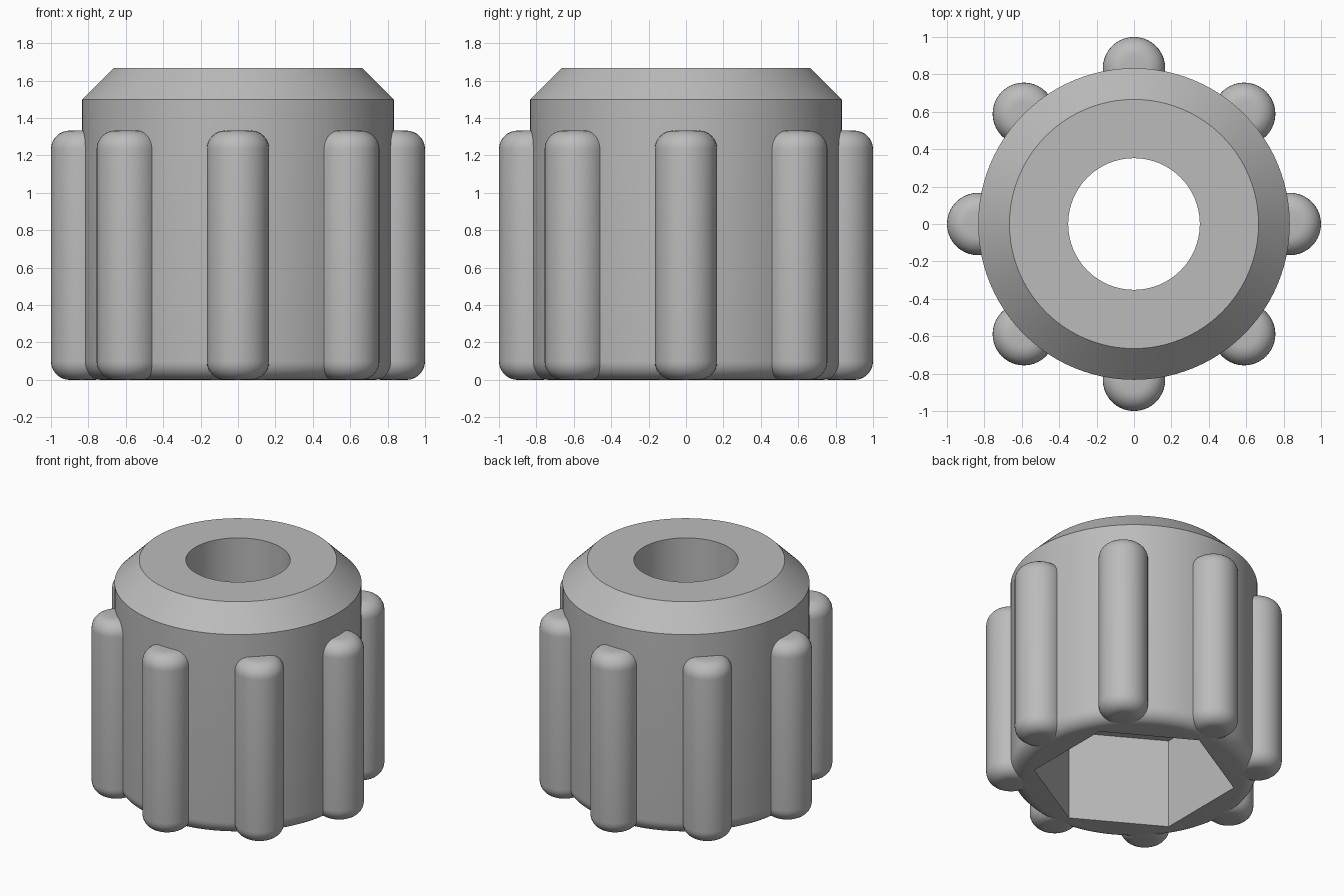
import bpy, bmesh
from math import cos, sin, pi, radians
from mathutils import Matrix, Vector

cube = bpy.data.objects.get("Cube")
if cube:
    bpy.data.objects.remove(cube, do_unlink=True)

HEIGHT, BODY_R, CHAMFER = 1.667, 0.833, 0.167
RIB_R, RIB_H, RIB_COUNT, FILLET = 0.167, 1.333, 8, 0.1
HEX_R, HEX_DEPTH, BORE_R = 0.683, 0.667, 0.352

grey = bpy.data.materials.new("grey plastic")
grey.use_nodes = True
colour = (0.5, 0.5, 0.5, 1)
grey.diffuse_color = colour
grey.node_tree.nodes["Principled BSDF"].inputs["Base Color"].default_value = colour


def fillet(r, z, start, steps=8):
    """Quarter-circle profile points around centre (r, z)."""
    return [(r + FILLET * cos(start + pi / 2 * i / steps),
             z + FILLET * sin(start + pi / 2 * i / steps)) for i in range(steps + 1)]


def add_lathe(bm, profile, sides, centre=(0, 0, 0), turn=0.0):
    """Closed solid from an outline of (radius, z), listed bottom to top."""
    rings = []
    for r, z in profile:
        rings.append([bm.verts.new(Vector(centre) + Vector(
            (r * cos(turn + 2 * pi * i / sides), r * sin(turn + 2 * pi * i / sides), z)))
            for i in range(sides)])
    for low, high in zip(rings, rings[1:]):
        for i in range(sides):
            j = (i + 1) % sides
            bm.faces.new((low[i], low[j], high[j], high[i]))
    bm.faces.new(rings[0][::-1])
    bm.faces.new(rings[-1])


def make_object(name, bm):
    mesh = bpy.data.meshes.new(name)
    bm.to_mesh(mesh)
    bm.free()
    mesh.materials.append(grey)
    obj = bpy.data.objects.new(name, mesh)
    bpy.context.scene.collection.objects.link(obj)
    return obj


# Knob body: rounded foot, straight wall, chamfered top
bm = bmesh.new()
add_lathe(bm, fillet(BODY_R - FILLET, FILLET, -pi / 2)
          + [(BODY_R, HEIGHT - CHAMFER), (BODY_R - CHAMFER, HEIGHT)], 96)
knob = make_object("knob_body", bm)

# Grip ribs: upright rounded pegs spaced around the wall
bm = bmesh.new()
rib_profile = (fillet(RIB_R - FILLET, FILLET, -pi / 2)
               + fillet(RIB_R - FILLET, RIB_H - FILLET, 0))
for k in range(RIB_COUNT):
    a = 2 * pi * k / RIB_COUNT
    add_lathe(bm, rib_profile, 40, (BODY_R * cos(a), BODY_R * sin(a), 0), a)
ribs = make_object("grip_ribs", bm)

# Hexagonal nut pocket with corners on the y axis
bm = bmesh.new()
add_lathe(bm, [(HEX_R, -0.2), (HEX_R, HEX_DEPTH)], 6, turn=radians(30))
pocket = make_object("nut_pocket_cutter", bm)

# Round bore through the top
bm = bmesh.new()
add_lathe(bm, [(BORE_R, 0.3), (BORE_R, HEIGHT + 0.2)], 64)
bore = make_object("bore_cutter", bm)

# Merge the ribs, cut the pocket and bore, then drop the helpers
helpers = [(ribs, 'UNION'), (pocket, 'DIFFERENCE'), (bore, 'DIFFERENCE')]
for helper, operation in helpers:
    helper.hide_render = True
    mod = knob.modifiers.new(helper.name, 'BOOLEAN')
    mod.operation = operation
    mod.solver = 'EXACT'
    mod.object = helper
graph = bpy.context.evaluated_depsgraph_get()
finished = bpy.data.meshes.new_from_object(knob.evaluated_get(graph))
knob.modifiers.clear()
knob.data = finished
for helper, _ in helpers:
    bpy.data.objects.remove(helper, do_unlink=True)

# Smooth curves, crisp edges
bpy.ops.object.select_all(action='DESELECT')
knob.select_set(True)
bpy.context.view_layer.objects.active = knob
bpy.ops.object.shade_smooth_by_angle(angle=radians(30))
